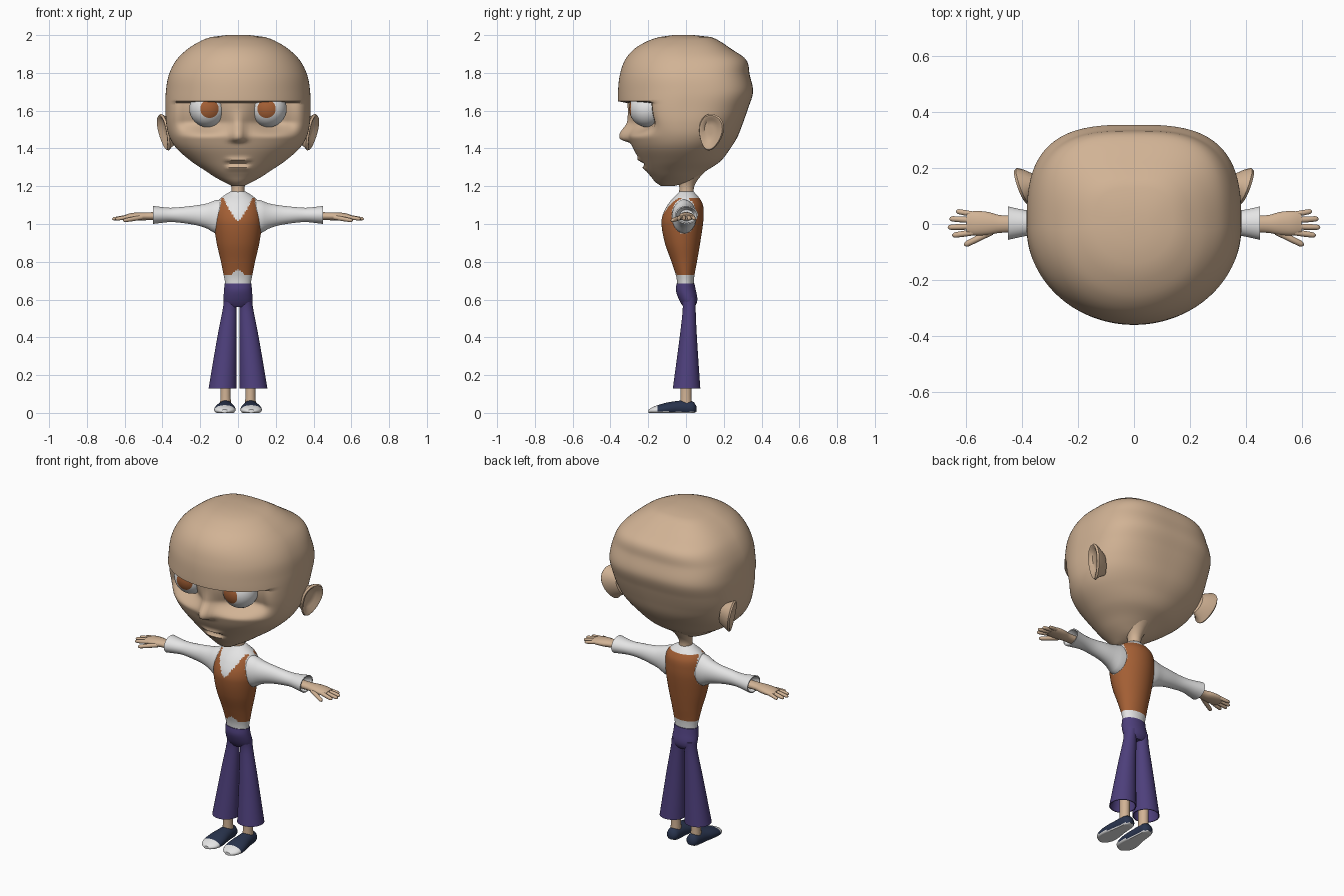
import bpy, bmesh, math
from mathutils import Matrix, Vector

if "Cube" in bpy.data.objects:
    bpy.data.objects.remove(bpy.data.objects["Cube"])


def material(name, rgb):
    m = bpy.data.materials.new(name)
    m.diffuse_color = (*rgb, 1)
    m.use_nodes = True
    m.node_tree.nodes["Principled BSDF"].inputs["Base Color"].default_value = m.diffuse_color
    return m


SKIN = material("skin", (0.64, 0.45, 0.30))
WHITE = material("white", (0.78, 0.78, 0.78))
RUST = material("rust", (0.37, 0.115, 0.035))
PURPLE = material("purple", (0.075, 0.05, 0.2))
NAVY = material("navy", (0.022, 0.034, 0.075))


def finish(name, bm, mats, rule=None, mirror=False, angle=40):
    """Turn a bmesh into a smooth shaded object; rule picks a material per face centre."""
    bmesh.ops.recalc_face_normals(bm, faces=bm.faces[:])
    if rule:
        for f in bm.faces:
            f.material_index = rule(f.calc_center_median())
    me = bpy.data.meshes.new(name)
    bm.to_mesh(me)
    bm.free()
    for m in mats:
        me.materials.append(m)
    me.shade_smooth()
    me.set_sharp_from_angle(angle=math.radians(angle))
    ob = bpy.data.objects.new(name, me)
    bpy.context.collection.objects.link(ob)
    if mirror:
        mod = ob.modifiers.new("mirror", 'MIRROR')
        mod.use_bisect_axis[0] = False
        mod.use_mirror_merge = False
    return ob


def dense(keys, step):
    """Resample a key table along its first column with a smooth curve."""
    keys = sorted(keys)
    n = len(keys)

    def slope(i, c):
        a, b = keys[max(i - 1, 0)], keys[min(i + 1, n - 1)]
        return (b[c] - a[c]) / (b[0] - a[0])
    out = []
    for i in range(n - 1):
        a, b = keys[i], keys[i + 1]
        h = b[0] - a[0]
        k = max(1, round(h / step))
        for j in range(k):
            s = j / k
            row = [a[0] + h * s]
            for c in range(1, len(a)):
                row.append((2*s**3 - 3*s**2 + 1) * a[c] + (s**3 - 2*s**2 + s) * h * slope(i, c)
                           + (3*s**2 - 2*s**3) * b[c] + (s**3 - s**2) * h * slope(i + 1, c))
            out.append(row)
    out.append(list(keys[-1]))
    return out


def loft(name, rings, mats, axis='Z', segs=32, warp=None, matrix=None, power=None, **kw):
    """Rings are (t, centre u, centre v, radius u, radius v) across the axis."""
    bm = bmesh.new()
    loops = []
    for t, cu, cv, ru, rv in rings:
        loop = []
        for i in range(segs):
            a = math.tau * (i + 0.5) / segs
            c, s = math.cos(a), math.sin(a)
            e = 2 / power(t) if power and s > 0 else 1
            u = cu + ru * math.copysign(abs(c) ** e, c)
            v = cv + rv * math.copysign(abs(s) ** e, s)
            p = Vector({'Z': (u, v, t), 'X': (t, u, v), 'Y': (u, t, v)}[axis])
            if warp:
                p = warp(p)
            loop.append(bm.verts.new(matrix @ p if matrix else p))
        loops.append(loop)
    for a, b in zip(loops, loops[1:]):
        for i in range(segs):
            j = (i + 1) % segs
            bm.faces.new((a[i], a[j], b[j], b[i]))
    bm.faces.new(loops[0])
    bm.faces.new(loops[-1])
    return finish(name, bm, mats, **kw)


def profile(keys, step):
    """Keys (z, front y, back y, half width) to dense centred rings."""
    return dense([(z, 0, (f + b) / 2, w, (b - f) / 2) for z, f, b, w in keys], step)


def ramp(a, b, x):
    s = min(1, max(0, (x - a) / (b - a)))
    return s * s * (3 - 2 * s)


# Head with brow ledge, eye sockets, nose and lips
head_keys = [(1.20, -.13, -.07, .03), (1.22, -.16, .01, .07), (1.25, -.185, .06, .125),
             (1.28, -.21, .105, .17), (1.33, -.24, .18, .245), (1.40, -.28, .235, .325),
             (1.46, -.305, .272, .363), (1.53, -.333, .30, .38), (1.61, -.357, .328, .384),
             (1.70, -.36, .355, .382), (1.79, -.35, .337, .366), (1.87, -.322, .318, .325),
             (1.93, -.27, .235, .262), (1.97, -.2, .175, .195), (1.99, -.14, .13, .14),
             (2.0, -.07, .04, .06)]


def face_shape(p):
    x, y, z = abs(p.x), p.y, p.z
    if y < 0:
        if z < 1.643:
            socket = .045 + .08 * math.exp(-((x - .18) / .1) ** 2)
            y += socket * ramp(1.455, 1.545, z) * (1 - ramp(.27, .37, x))
        y -= .052 * math.exp(-(x / .034) ** 2) * (1 - ramp(1.46, 1.62, z)) * ramp(1.425, 1.45, z)
        lip = 1 - ramp(.03, .085, x)
        for h, d in ((1.34, -.012), (1.318, .014), (1.297, -.01)):
            if z < 1.4:
                y += d * lip * math.exp(-((z - h) / .011) ** 2)
    return Vector((p.x, y, z))


loft("head", profile(head_keys, .01), [SKIN], segs=128, warp=face_shape,
     power=lambda z: 2 + ramp(1.3, 1.7, z), angle=50)

# Eyes, with the iris cut as the front cap
bm = bmesh.new()
bmesh.ops.create_uvsphere(bm, u_segments=32, v_segments=24, radius=.098)
eye_turn = Matrix.Rotation(math.radians(-6), 4, 'Z')
bmesh.ops.transform(bm, verts=bm.verts[:], matrix=Matrix.Translation((.16, -.203, 1.61))
                    @ eye_turn @ Matrix.Rotation(math.pi / 2, 4, 'X'))
gaze = eye_turn @ Vector((0, -1, 0))
finish("eye", bm, [WHITE, RUST], mirror=True,
       rule=lambda c: int((c - Vector((.16, -.203, 1.61))).normalized().dot(gaze)
                          > math.cos(math.radians(30))))

# Ears: flattened cups, leaning back and flaring out at the top
ear_place = (Matrix.Translation((.38, .135, 1.487)) @ Matrix.Rotation(math.radians(-20), 4, 'Z')
             @ Matrix.Rotation(math.radians(10), 4, 'Y') @ Matrix.Rotation(math.radians(-14), 4, 'X'))
loft("ear", [(-.05, -.015, -.01, .035, .06), (-.01, 0, 0, .055, .085), (.01, 0, 0, .067, .1),
             (.02, 0, 0, .062, .094), (.018, 0, .003, .052, .08), (.003, -.004, .008, .036, .058),
             (0, -.008, .01, .015, .025)], [SKIN], 'X', 24, matrix=ear_place, mirror=True,
     warp=lambda p: Vector((p.x, p.y * (1 + 2.5 * p.z), p.z)))

# Neck
loft("neck", dense([(1.08, 0, 0, .042, .045), (1.15, 0, .002, .037, .04), (1.2, 0, .004, .036, .04),
                    (1.25, 0, .015, .055, .06), (1.29, 0, .03, .08, .085)], .02), [SKIN])


# Torso: waistcoat over a shirt, coloured by region
def torso_rule(c):
    x = abs(c.x)
    if c.z < .73 + .03 * max(0, 1 - x / .04) * (c.y < 0) or c.z > 1.14:
        return 1
    if c.y < 0 and c.z > 1.02 and x < .078 * ((c.z - 1.02) / .12) ** .7:
        return 1
    armhole = ((c.y + .01) / .065) ** 2 + ((c.z - 1.045) / .095) ** 2 < 1
    return int(x > .09 and armhole)


torso_keys = [(.66, -.045, .04, .066), (.70, -.048, .042, .07), (.73, -.054, .045, .076),
              (.80, -.077, .058, .09), (.90, -.112, .075, .113), (1.0, -.13, .09, .127),
              (1.05, -.123, .093, .126), (1.10, -.098, .09, .117), (1.13, -.075, .076, .1),
              (1.155, -.05, .056, .068), (1.172, -.035, .04, .04)]
loft("waistcoat_and_shirt", profile(torso_keys, .008), [RUST, WHITE], segs=80, rule=torso_rule)

# Sleeves with flared open cuffs
sleeve = dense([(.07, -.01, 1.042, .065, .09), (.12, -.01, 1.038, .064, .088),
                (.16, -.005, 1.042, .054, .068), (.22, 0, 1.046, .045, .053),
                (.30, 0, 1.048, .04, .042), (.36, .003, 1.048, .042, .038),
                (.42, .003, 1.048, .053, .044), (.45, .003, 1.048, .06, .048)], .02)
loft("sleeve", sleeve + [(.45, .003, 1.048, .054, .042), (.41, .003, 1.046, .036, .03)],
     [WHITE], 'X', mirror=True)

# Hands
loft("palm", dense([(.40, 0, 1.042, .03, .022), (.48, 0, 1.041, .032, .021),
                    (.52, .002, 1.04, .041, .022), (.57, .003, 1.038, .044, .019),
                    (.60, .003, 1.035, .038, .013)], .015), [SKIN], 'X', 24, mirror=True)
fingers = [((.575, .035, 1.037), (.637, .046, 1.026), .010),
           ((.58, .014, 1.038), (.66, .019, 1.026), .011),
           ((.58, -.009, 1.038), (.666, -.012, 1.026), .011),
           ((.575, -.03, 1.037), (.65, -.041, 1.026), .011),
           ((.51, -.028, 1.035), (.607, -.076, 1.018), .012)]
for i, (a, b, r) in enumerate(fingers):
    a, b = Vector(a), Vector(b)
    n = (b - a).length
    place = Matrix.Translation(a) @ (b - a).to_track_quat('X', 'Z').to_matrix().to_4x4()
    loft("thumb" if i == 4 else f"finger_{i + 1}",
         [(0, 0, 0, r, r), (n * .5, 0, 0, r, r), (n - r, 0, 0, r * .9, r * .85),
          (n - r * .35, 0, 0, r * .65, r * .6), (n, 0, 0, r * .2, r * .2)],
         [SKIN], 'X', 12, matrix=place, mirror=True)

# Trousers: hips and flared hollow legs
loft("trouser_hips", profile([(.56, -.012, .045, .055), (.58, -.027, .057, .073),
                              (.61, -.042, .06, .077), (.65, -.054, .052, .074),
                              (.685, -.05, .045, .072)], .012), [PURPLE])
leg = dense([(.61, .040, .015, .034, .038), (.56, .043, .017, .036, .034),
             (.40, .059, .012, .051, .046), (.13, .082, .003, .074, .073)], .03)
loft("trouser_leg", [(.3, .068, .006, .05, .048), (.13, .082, .003, .069, .068)] + leg,
     [PURPLE], mirror=True)

# Ankles
loft("ankle", [(.03, .066, 0, .03, .032), (.09, .066, 0, .027, .029), (.15, .066, 0, .027, .03),
               (.32, .066, .006, .034, .035)], [SKIN], segs=20, mirror=True)

# Slip-on shoes with white toe cap and sole
shoe = dense([(.055, .065, .02, .015, .015), (.042, .065, .024, .032, .033),
              (0, .066, .025, .039, .042), (-.04, .067, .025, .044, .039),
              (-.10, .069, .02, .055, .035), (-.15, .07, .015, .055, .026),
              (-.18, .07, .012, .042, .017), (-.198, .07, .009, .018, .009)], .01)
loft("shoe", shoe, [NAVY, WHITE], 'Y', 32, mirror=True,
     warp=lambda p: Vector((p.x, p.y, max(p.z, 0))),
     rule=lambda c: int(c.y < -.15 or c.z < .007))
